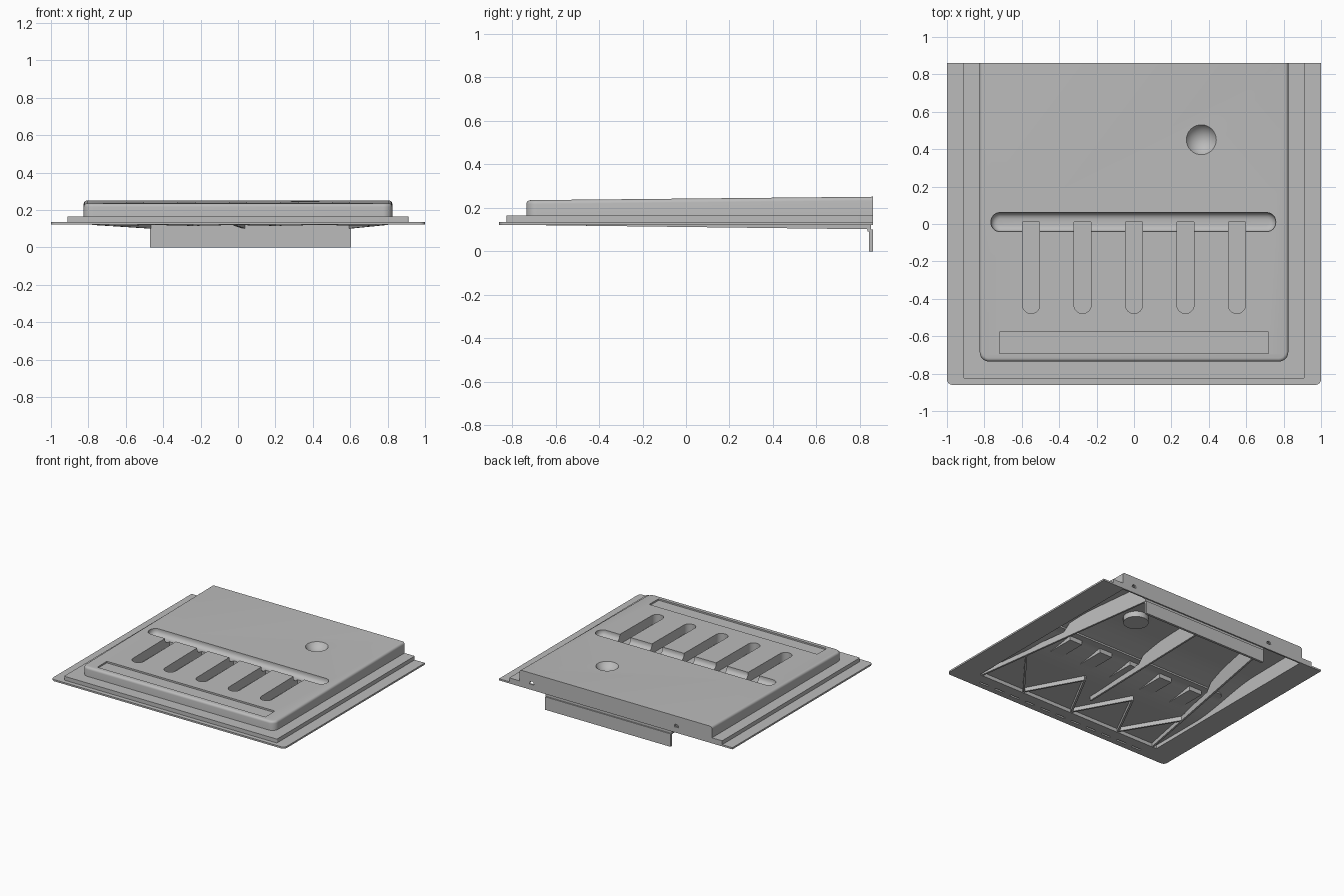
import bpy, bmesh, math
from mathutils import Vector

cube = bpy.data.objects.get("Cube")
if cube:
    bpy.data.objects.remove(cube, do_unlink=True)

grey = bpy.data.materials.new("plain_grey")
grey.use_nodes = True
grey.diffuse_color = (0.5, 0.5, 0.5, 1)
grey.node_tree.nodes["Principled BSDF"].inputs["Base Color"].default_value = (0.5, 0.5, 0.5, 1)

BACK = 0.86
SLOPE = 0.01


def finish(name, bm):
    bmesh.ops.recalc_face_normals(bm, faces=bm.faces)
    mesh = bpy.data.meshes.new(name)
    bm.to_mesh(mesh)
    bm.free()
    mesh.materials.append(grey)
    obj = bpy.data.objects.new(name, mesh)
    bpy.context.collection.objects.link(obj)
    return obj


def prism(ring_a, ring_b):
    """Closed solid between two matching rings of points."""
    bm = bmesh.new()
    a = [bm.verts.new(p) for p in ring_a]
    b = [bm.verts.new(p) for p in ring_b]
    bm.faces.new(a[::-1])
    bm.faces.new(b)
    for i in range(len(a)):
        j = (i + 1) % len(a)
        bm.faces.new((a[i], a[j], b[j], b[i]))
    bmesh.ops.recalc_face_normals(bm, faces=bm.faces)
    return bm


def outline(x0, x1, y0, y1, front, back):
    """Rectangle with its own corner radius at the front and the back."""
    pts = []
    corners = [(x1, y1, back, 0), (x0, y1, back, 90), (x0, y0, front, 180), (x1, y0, front, 270)]
    for x, y, r, start in corners:
        if r == 0:
            pts.append((x, y))
            continue
        cx = x - r if x == x1 else x + r
        cy = y - r if y == y1 else y + r
        for i in range(9):
            a = math.radians(start + i * 11.25)
            pts.append((cx + r * math.cos(a), cy + r * math.sin(a)))
    return pts


def slab(name, rect, z0, z1, front=0, back=0, bevel=0, side="top", slope=0):
    """Extruded outline, optionally with a rounded rim and a sloping top."""
    pts = outline(*rect, front, back)
    bm = prism([(x, y, z0) for x, y in pts], [(x, y, z1) for x, y in pts])
    if bevel:
        level = z1 if side == "top" else z0
        rim = [e for e in bm.edges if all(abs(v.co.z - level) < 1e-5 for v in e.verts)
               and not all(v.co.y > BACK - 0.02 for v in e.verts)]
        bmesh.ops.bevel(bm, geom=rim, offset=bevel, segments=4, profile=0.5, affect="EDGES")
    for v in bm.verts:
        if v.co.z > (z0 + z1) / 2:
            v.co.z += slope * (v.co.y + 0.74)
    return finish(name, bm)


def drill(name, start, end, r):
    """Round bar between two points."""
    a, b = Vector(start), Vector(end)
    bm = bmesh.new()
    bmesh.ops.create_cone(bm, cap_ends=True, segments=24, radius1=r, radius2=r, depth=(b - a).length)
    rot = (b - a).to_track_quat("Z", "Y")
    for v in bm.verts:
        v.co = rot @ v.co + (a + b) / 2
    return finish(name, bm)


def boolean(target, tools, operation="DIFFERENCE"):
    bpy.context.view_layer.objects.active = target
    for tool in tools:
        mod = target.modifiers.new("cut", "BOOLEAN")
        mod.operation = operation
        mod.solver = "EXACT"
        mod.object = tool
        bpy.ops.object.modifier_apply(modifier=mod.name)


def ceiling(y):
    """Height of the underside: shallow in front, curving up to the back."""
    t = min(max((y + 0.3) / 0.65, 0), 1)
    t = t * t * (3 - 2 * t)
    return 0.15 * (1 - t) + (0.224 + SLOPE * (y + 0.74)) * t


# Flange, step and raised tray
flange = slab("flange", (-1, 1, -0.86, BACK), 0.122, 0.135, front=0.03)
step = slab("step_ring", (-0.912, 0.912, -0.826, BACK), 0.132, 0.165, front=0.008)
tray = slab("raised_tray", (-0.825, 0.825, -0.735, BACK), 0.128, 0.235,
            front=0.05, bevel=0.018, slope=SLOPE)

# Hollow underside with a curved ramp
stations = [-0.722, -0.3] + [-0.3 + 0.65 * i / 16 for i in range(1, 17)] + [0.848]
profile = [(0.848, 0.05), (-0.722, 0.05)] + [(y, ceiling(y)) for y in stations]
cavity = finish("cavity_cutter", prism([(-0.812, y, z) for y, z in profile],
                                       [(0.812, y, z) for y, z in profile]))
for part in (flange, step, tray):
    boolean(part, [cavity])

# Pressed channels, cross groove and dimple: backing pads, then cutters
SLOT_X = [i * 0.275 for i in range(-2, 3)]
pads, cutters = [], []
for x in SLOT_X:
    pads.append(slab("slot_pad", (x - 0.055, x + 0.055, -0.49, 0.02), 0.154, 0.234, front=0.05))
    cutters.append(slab("slot_cutter", (x - 0.046, x + 0.046, -0.478, 0.01), 0.166, 0.3, front=0.045))
pads.append(slab("groove_pad", (-0.775, 0.768, -0.051, 0.071), 0.187, 0.236, 0.055, 0.055))
cutters.append(slab("groove_cutter", (-0.765, 0.758, -0.041, 0.061), 0.197, 0.3,
                    0.049, 0.049, bevel=0.035, side="bottom"))
pads.append(drill("dimple_pad", (0.36, 0.45, 0.194), (0.36, 0.45, 0.243), 0.09))
bm = bmesh.new()
bmesh.ops.create_uvsphere(bm, u_segments=32, v_segments=24, radius=0.094)
bmesh.ops.translate(bm, verts=bm.verts, vec=(0.36, 0.45, 0.296))
cutters.append(finish("dimple_cutter", bm))
boolean(tray, pads, "UNION")
boolean(tray, cutters)

# Shallow front panel and the holes in the back wall
extra = [slab("panel_cutter", (-0.72, 0.72, -0.693, -0.577), 0.224, 0.3)]
for x in (0.72, -0.52):
    extra.append(drill("back_cutter", (x, 0.8, 0.17), (x, 0.9, 0.17), 0.018))
boolean(tray, extra)

# Mounting holes, blind round pockets and front notches in the rim
rim = []
for s in (-1, 1):
    for x, y in ((0.945, 0.115), (0.855, -0.755)):
        rim.append(drill("hole_cutter", (s * x, y, 0.05), (s * x, y, 0.3), 0.018))
for i in range(-2, 3):
    rim.append(drill("pocket_cutter", (i * 0.33, -0.767, 0.05), (i * 0.33, -0.767, 0.155), 0.027))
for i in range(-5, 6):
    x = i * 0.14
    rim.append(slab("notch_cutter", (x - 0.04, x + 0.04, -0.816, -0.801), 0.05, 0.155))
boolean(flange, rim)
boolean(step, rim)


# Underside ribs, growing deeper towards the back
def rib(name, p, q):
    a, b = Vector(p), Vector(q)
    d = (b - a).normalized() * 0.007
    side = Vector((-d.y, d.x))
    path = [a.lerp(b, i / 24) for i in range(25)]
    top = [(c, min(ceiling(c.y) + 0.006, 0.16 if c.y < 0.08 else 1)) for c in path]
    low = [(c, 0.121 - 0.0125 * (c.y + 0.74)) for c in (b, a)]
    ring = top + low
    return finish(name, prism([(c.x + side.x, c.y + side.y, z) for c, z in ring],
                              [(c.x - side.x, c.y - side.y, z) for c, z in ring]))


ribs = [rib("left_rib", (0.795, -0.715), (0.6, 0.85)),
        rib("centre_rib", (-0.02, -0.5), (0.03, 0.85)),
        rib("right_rib", (-0.775, -0.715), (-0.47, 0.85))]
zigzag = [(0.74, -0.3), (0.42, -0.71), (0.2, -0.3), (-0.02, -0.71),
          (-0.24, -0.3), (-0.45, -0.71), (-0.69, -0.3)]
for i, (p, q) in enumerate(zip(zigzag, zigzag[1:])):
    ribs.append(rib(f"brace_{i + 1}", p, q))

# Hanging tab at the back, joined by a set-back strip
tab = slab("back_tab", (-0.47, 0.605, 0.842, BACK), 0, 0.1)
strip = slab("tab_strip", (-0.47, 0.605, 0.836, 0.85), 0.09, 0.135)

for tool in [cavity] + pads + cutters + extra + rim:
    bpy.data.objects.remove(tool, do_unlink=True)

# Smooth the pressed curves, keep the edges sharp
bpy.ops.object.select_all(action="DESELECT")
for obj in [flange, step, tray, tab, strip] + ribs:
    obj.select_set(True)
bpy.context.view_layer.objects.active = tray
bpy.ops.object.shade_smooth_by_angle(angle=math.radians(35))
